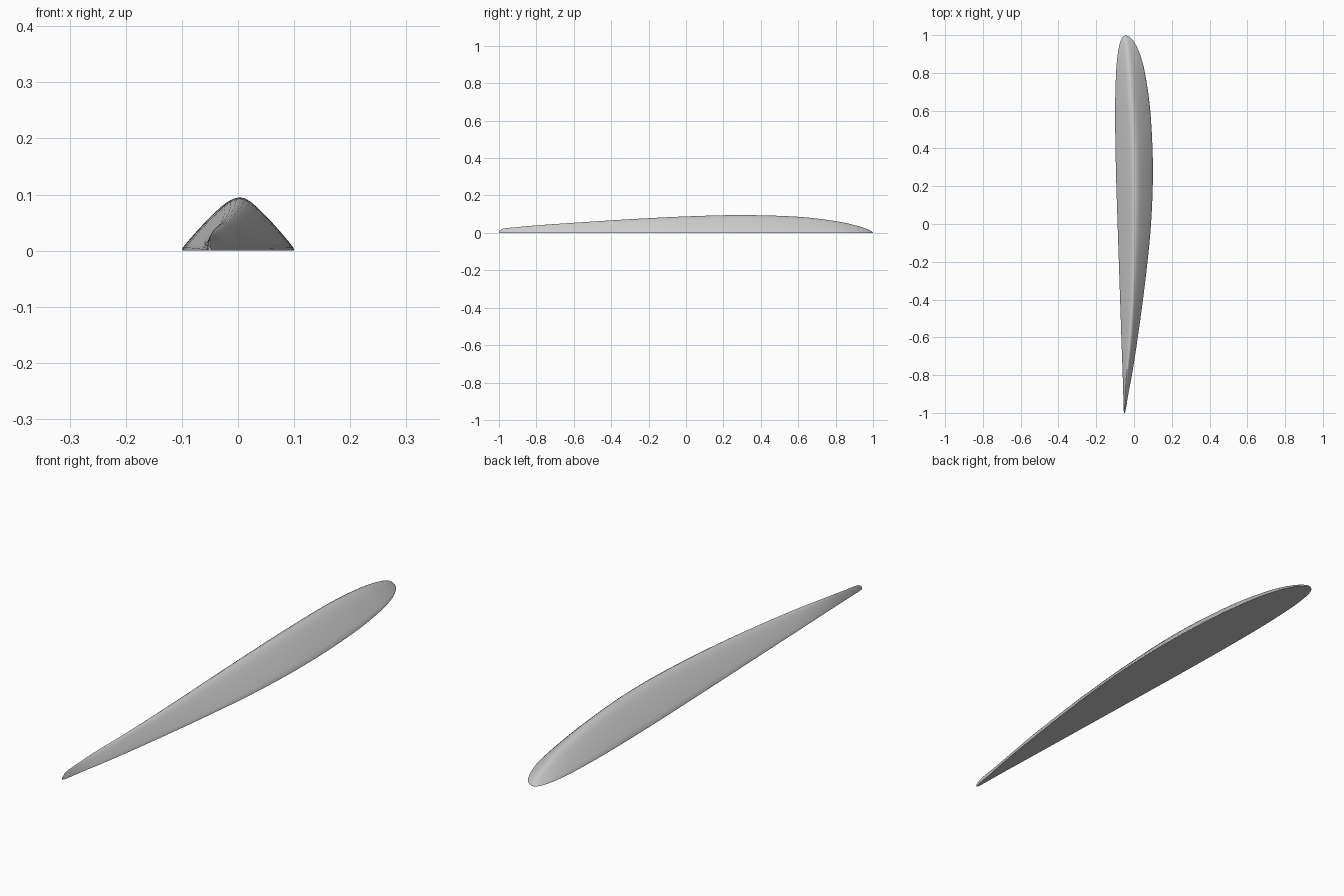
import bpy, bmesh, math

cube = bpy.data.objects.get("Cube")
if cube:
    bpy.data.objects.remove(cube, do_unlink=True)

# Stations along the blade: y, right edge x, ridge x, left edge x, height
STATIONS = [
    (-1, -.053, -.05, -.048, .01),
    (-.98, -.055, -.05, -.043, .022),
    (-.9, -.057, -.046, -.03, .031),
    (-.8, -.06, -.039, -.011, .04),
    (-.6, -.067, -.02, .02, .054),
    (-.3, -.077, -.004, .06, .073),
    (0, -.087, .003, .09, .088),
    (.3, -.096, .003, .1, .095),
    (.6, -.1, -.01, .086, .086),
    (.8, -.095, -.023, .058, .063),
    (.9, -.086, -.032, .031, .042),
    (.96, -.074, -.039, .003, .024),
    (.99, -.06, -.043, -.022, .01),
    (1, -.046, -.045, -.044, .001),
]
# Half section: share of the way from ridge to edge, share of the height
HALF = [(1, 0), (.985, .06), (.9, .17), (.75, .35), (.6, .52), (.45, .68),
        (.3, .83), (.18, .93), (.08, .985)]
STEPS = 6


def slope(i):
    """Rate of change of a station's values along y."""
    a, b = STATIONS[max(i - 1, 0)], STATIONS[min(i + 1, len(STATIONS) - 1)]
    return [(q - p) / (b[0] - a[0]) for p, q in zip(a, b)]


def between(i, t):
    """Smooth blend from station i to the next one."""
    a, b = STATIONS[i], STATIONS[i + 1]
    d = b[0] - a[0]
    h = t * t * (3 - 2 * t)
    return [p + (q - p) * h + d * (m * t * (1 - t) ** 2 - n * t * t * (1 - t))
            for p, q, m, n in zip(a, b, slope(i), slope(i + 1))]


def section(bm, station):
    y, right, ridge, left, height = station
    points = [(ridge + (right - ridge) * u, v) for u, v in HALF]
    points.append((ridge, 1))
    points += [(ridge + (left - ridge) * u, v) for u, v in reversed(HALF)]
    return [bm.verts.new((x, y, height * v)) for x, v in points]


# Loft the blade
bm = bmesh.new()
rings = [section(bm, between(i, k / STEPS))
         for i in range(len(STATIONS) - 1) for k in range(STEPS)]
rings.append(section(bm, STATIONS[-1]))
for a, b in zip(rings, rings[1:]):
    for j in range(len(a)):
        k = (j + 1) % len(a)
        bm.faces.new((a[j], a[k], b[k], b[j]))
bm.faces.new(rings[0])
bm.faces.new(rings[-1])
bmesh.ops.recalc_face_normals(bm, faces=bm.faces)
mesh = bpy.data.meshes.new("blade")
bm.to_mesh(mesh)
bm.free()
blade = bpy.data.objects.new("blade", mesh)
bpy.context.collection.objects.link(blade)

# Plain grey finish
grey = bpy.data.materials.new("light_grey")
grey.use_nodes = True
colour = (.6, .6, .6, 1)
grey.diffuse_color = colour
grey.node_tree.nodes["Principled BSDF"].inputs["Base Color"].default_value = colour
mesh.materials.append(grey)

bpy.ops.object.select_all(action="DESELECT")
blade.select_set(True)
bpy.context.view_layer.objects.active = blade
bpy.ops.object.shade_smooth_by_angle(angle=math.radians(40))
